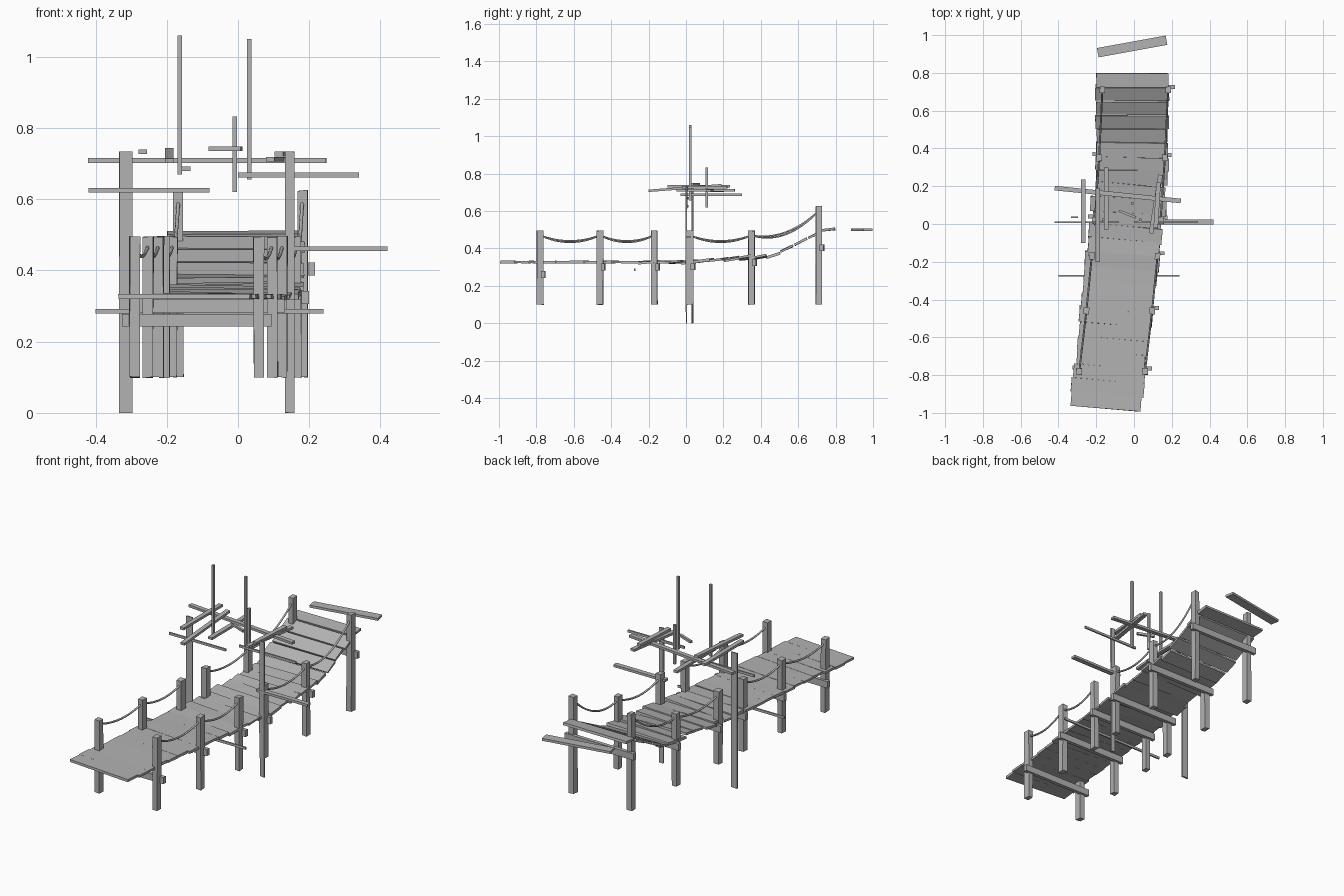
import bpy, bmesh, math, random
from mathutils import Matrix, Vector, Euler

random.seed(4)
if "Cube" in bpy.data.objects:
    bpy.data.objects.remove(bpy.data.objects["Cube"], do_unlink=True)

wood = bpy.data.materials.new("weathered_grey")
wood.use_nodes = True
grey = (.45, .45, .45, 1)
wood.diffuse_color = grey
wood.node_tree.nodes["Principled BSDF"].inputs["Base Color"].default_value = grey

THIN = .013      # thickness of boards and battens
FLAT = .008      # thickness of the flat uprights
BOARD = .075     # usual depth of a deck board
DECK_WIDTH = .37


def add_object(name, data):
    data.materials.append(wood)
    bpy.context.collection.objects.link(bpy.data.objects.new(name, data))


def timber(name, center, size, pitch=0, roll=0, yaw=0, rough=0):
    """Rectangular timber with slightly uneven corners if rough."""
    mesh_builder = bmesh.new()
    bmesh.ops.create_cube(mesh_builder, size=1)
    for vert in mesh_builder.verts:
        vert.co = vert.co * Vector(size)
        vert.co += Vector([random.uniform(-rough, rough) for axis in "xyz"])
    turn = Euler((pitch, roll, yaw)).to_matrix().to_4x4()
    mesh_builder.transform(Matrix.Translation(center) @ turn)
    mesh = bpy.data.meshes.new(name)
    mesh_builder.to_mesh(mesh)
    mesh_builder.free()
    add_object(name, mesh)


def beam(name, start, end, width=.024, height=THIN):
    """Straight beam between two points."""
    start, end = Vector(start), Vector(end)
    along = end - start
    yaw = math.atan2(along.y, along.x)
    slope = math.asin(along.z / along.length)
    timber(name, (start + end) / 2, (along.length, width, height), roll=-slope, yaw=yaw)


def cross_batten(left, right, y, z, width=FLAT):
    """Level batten running from side to side."""
    beam("cross_batten", (left, y, z), (right, y, z), width)


def upright(name, x, y, bottom, top, width, depth, rough=0):
    """Vertical timber between two heights."""
    timber(name, (x, y, (bottom + top) / 2), (width, depth, top - bottom), rough=rough)


def rope(start, end, sag):
    """Hanging rope with a parabolic sag."""
    curve = bpy.data.curves.new("rope_rail", "CURVE")
    curve.dimensions = "3D"
    curve.bevel_depth = .005
    curve.bevel_resolution = 1
    curve.use_fill_caps = True
    spline = curve.splines.new("POLY")
    spline.points.add(12)
    last = len(spline.points) - 1
    for index, point in enumerate(spline.points):
        t = index / last
        position = start.lerp(end, t)
        position.z -= 4 * sag * t * (1 - t)
        point.co = (*position, 1)
    add_object("rope_rail", curve)


def deck_center(y):
    """Sideways bend of the walkway."""
    return min(-.01, -.04 + .115 * y)


def deck_height(y):
    """Level at the front, gently rising, then a ramp to a flat landing."""
    gentle = .327 + .07 * max(y, 0)
    ramp = .43 * max(y - .46, 0)
    return min(gentle + ramp, .5)


# Deck boards: tight and level in front, loose and crooked in the middle
y = -.94
while y < .8:
    center = (deck_center(y), y, deck_height(y))
    half = BOARD / 2
    slope = math.atan2(deck_height(y + half) - deck_height(y - half), BOARD)
    if y < -.25:
        extra = random.uniform(-.01, .02) if y > -.9 else 0
        timber("front_board", center, (DECK_WIDTH + extra, BOARD, THIN), yaw=-.085, rough=.001)
    elif y < .45:
        bend = -.08 if y < .2 else -.02
        timber("middle_board", center,
               (DECK_WIDTH + random.uniform(-.01, .035), BOARD + random.uniform(-.005, .01), THIN),
               pitch=slope + random.uniform(-.02, .12), roll=random.uniform(-.03, .03),
               yaw=bend + random.uniform(-.03, .03), rough=.002)
    else:
        timber("rising_board", center, (DECK_WIDTH + random.uniform(0, .03), BOARD, THIN),
               pitch=slope, rough=.002)
    y += BOARD - .001

# Loose board beyond the far end
timber("end_board", (-.01, .94, .5), (DECK_WIDTH, .05, THIN), yaw=.18)

# Post pairs joined by a cross beam, with rope tie points near the tops
ties = []
for index, y in enumerate([-.78, -.46, -.17, .02, .35, .71]):
    middle = -.035 + .08 * y - .03 * y * y
    tallest = y > .5
    top = .625 if tallest else .495
    pair = []
    for side in (-1, 1):
        x = middle + side * .174
        upright("rail_post", x, y, .1, top, width=.029, depth=.035, rough=.002)
        pair.append(Vector((x, y, top - .025)))
    ties.append(pair)
    beam_z = .26 if index == 0 else deck_height(y) - (.08 if tallest else .027)
    beam("cross_beam", (middle - .21, y + .02, beam_z), (middle + .21, y + .015, beam_z),
         width=.02, height=.036)

# Rope rails on both sides, with an open gap at the middle
for index, (near, far) in enumerate(zip(ties, ties[1:])):
    if index == 2:
        continue
    for start, end, sag in zip(near, far, (.03, .037)):
        rope(start, end, sag * (1 + (end.z - start.z) * 5))

# Tall flat uprights beside the deck
upright("tall_upright", -.315, .035, 0, .734, width=.037, depth=FLAT, rough=.001)
upright("tall_upright", .145, .002, 0, .734, width=.026, depth=FLAT, rough=.001)

# Thin poles above the deck
upright("pole", -.164, .022, .67, 1.06, width=THIN, depth=THIN)
upright("pole", .032, .022, .655, 1.05, width=THIN, depth=THIN)
upright("pole", -.009, .11, .62, .833, width=THIN, depth=THIN)

# Battens running from side to side
cross_batten(left=-.42, right=-.08, y=.01, z=.625)
cross_batten(left=0, right=.34, y=.012, z=.668)
cross_batten(left=.11, right=.42, y=.01, z=.461, width=.026)
cross_batten(left=-.4, right=.24, y=-.275, z=.285)
beam("slanted_batten", (-.42, .19, .709), (.248, .122, .709))
beam("short_batten", (-.08, .07, .742), (.01, .035, .742), width=THIN)

# Battens running front to back
beam("long_batten", (-.268, -.1, .733), (-.268, .235, .733))
beam("long_batten", (-.193, -.2, .708), (-.193, .19, .738))
beam("long_batten", (-.146, -.03, .686), (-.146, .3, .686))
beam("long_batten", (.09, -.05, .712), (.14, .26, .712))
beam("long_batten", (.115, -.02, .727), (.13, .22, .727))
